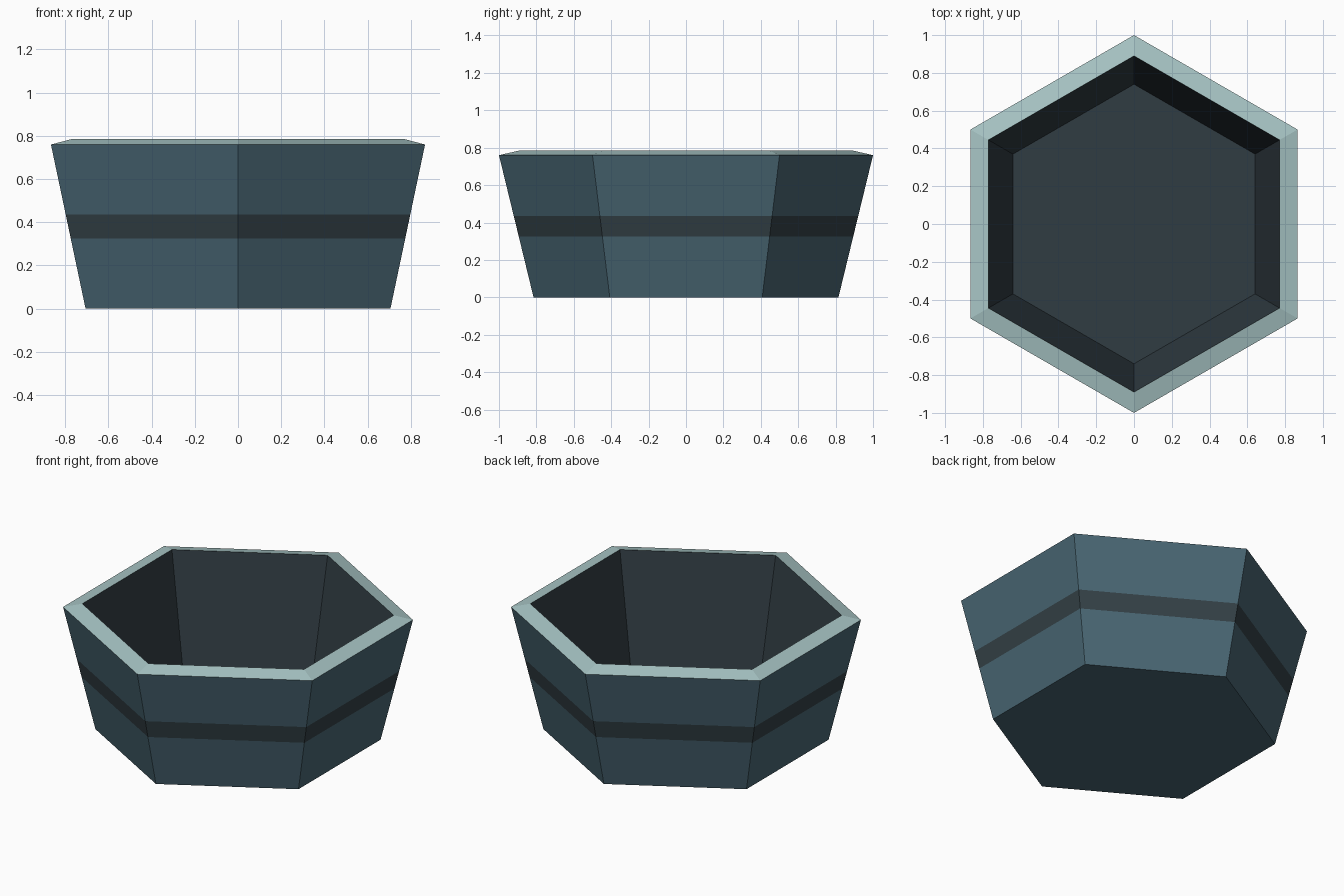
import bpy, bmesh, math

if "Cube" in bpy.data.objects:
    bpy.data.objects.remove(bpy.data.objects["Cube"])


def material(name, rgb):
    m = bpy.data.materials.new(name)
    m.diffuse_color = (*rgb, 1.0)
    m.use_nodes = True
    m.node_tree.nodes["Principled BSDF"].inputs["Base Color"].default_value = m.diffuse_color
    return m


SHELL = material("slate blue shell", (0.066, 0.133, 0.172))
BAND = material("dark grey band", (0.034, 0.053, 0.062))
RIM = material("pale teal rim", (0.39, 0.56, 0.56))
INSIDE = material("dark interior", (0.030, 0.045, 0.055))

# Bowl profile (radius, height) from the foot, over the rim, to the inner floor
FOOT, LIP = 0.815, 1.0
TOP = 0.76


def outer(z):
    return FOOT + (LIP - FOOT) * z / TOP


profile = [(FOOT, 0), (outer(0.325), 0.325), (outer(0.435), 0.435),
           (LIP, TOP), (0.89, 0.785), (0.74, 0.08)]
slots = [0, 1, 0, 2, 3]  # material of each profile segment

# Hexagonal bowl with corners at front and back
bm = bmesh.new()
rings = []
for r, z in profile:
    rings.append([bm.verts.new((r * math.cos(a), r * math.sin(a), z))
                  for a in (math.radians(90 + 60 * k) for k in range(6))])
for lower, upper, slot in zip(rings, rings[1:], slots):
    for i in range(6):
        j = (i + 1) % 6
        f = bm.faces.new((lower[i], lower[j], upper[j], upper[i]))
        f.material_index = slot

# Underside and inner floor
bm.faces.new(rings[0][::-1]).material_index = 0
bm.faces.new(rings[-1]).material_index = 3
bmesh.ops.recalc_face_normals(bm, faces=bm.faces[:])

mesh = bpy.data.meshes.new("hexagonal_bowl")
bm.to_mesh(mesh)
bm.free()
for m in (SHELL, BAND, RIM, INSIDE):
    mesh.materials.append(m)
bpy.context.collection.objects.link(bpy.data.objects.new("hexagonal_bowl", mesh))
